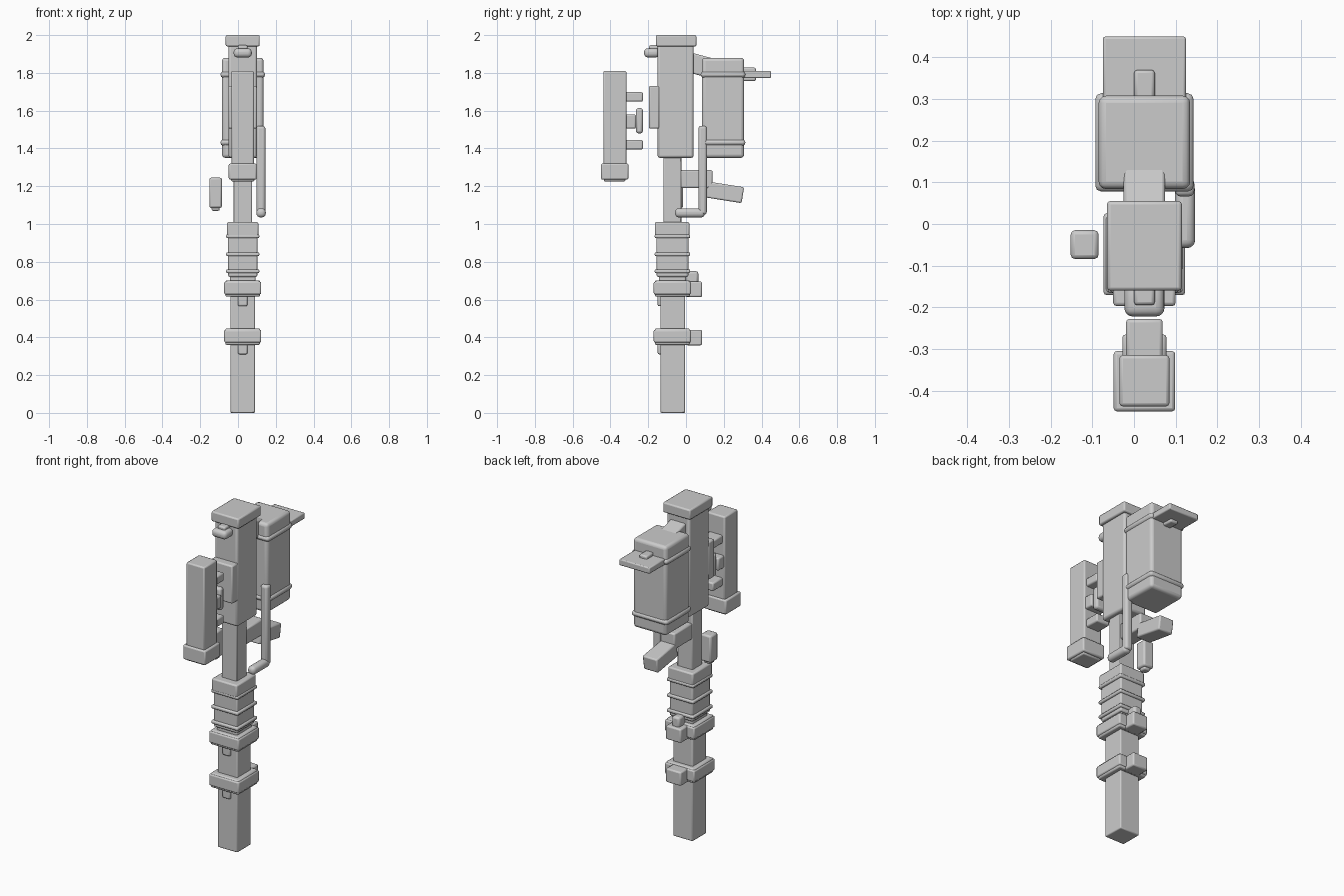
import bpy
import bmesh
import math
from mathutils import Matrix

cube = bpy.data.objects.get("Cube")
if cube:
    bpy.data.objects.remove(cube, do_unlink=True)

grey = bpy.data.materials.new("light_grey")
grey.use_nodes = True
colour = (0.6, 0.6, 0.6, 1)
grey.diffuse_color = colour
grey.node_tree.nodes["Principled BSDF"].inputs["Base Color"].default_value = colour

MID = 0.025  # x of the long axis


def block(name, x, y, z, bevel=0.008, tilt=0, segments=2):
    """Rounded box from its x, y and z ranges, tilted about its own x axis."""
    ranges = (x, y, z)
    size = [b - a for a, b in ranges]
    mesh = bpy.data.meshes.new(name)
    bm = bmesh.new()
    bmesh.ops.create_cube(bm, size=1, matrix=Matrix.Diagonal((*size, 1)))
    bm.to_mesh(mesh)
    bm.free()
    mesh.materials.append(grey)
    obj = bpy.data.objects.new(name, mesh)
    obj.location = [(a + b) / 2 for a, b in ranges]
    obj.rotation_euler.x = math.radians(tilt)
    bpy.context.collection.objects.link(obj)
    mod = obj.modifiers.new("rounded_edges", "BEVEL")
    mod.width = min(bevel, min(size) * 0.45)
    mod.segments = segments
    bpy.ops.object.select_all(action="DESELECT")
    obj.select_set(True)
    bpy.context.view_layer.objects.active = obj
    bpy.ops.object.shade_smooth_by_angle(angle=math.radians(40))
    return obj


def centred(name, half, y, z, **options):
    """Block that is symmetrical about the long axis."""
    return block(name, (MID - half, MID + half), y, z, **options)


# Lower tube with two clamps, each with a front tab and a back lug
centred("lower_tube", 0.065, (-0.135, -0.005), (0, 0.72), bevel=0.006)
for level, z in (("lower", 0.36), ("upper", 0.615)):
    centred(level + "_clamp", 0.092, (-0.165, 0.02), (z, z + 0.087))
    centred(level + "_clamp_rim", 0.098, (-0.171, 0.026), (z + 0.012, z + 0.08))
    centred(level + "_clamp_tab", 0.025, (-0.15, -0.12), (z - 0.05, z + 0.02))
    centred(level + "_clamp_lug", 0.05, (0, 0.085), (z - 0.002, z + 0.08))
centred("clamp_button", 0.025, (0, 0.065), (0.68, 0.75), bevel=0.012)

# Ribbed sleeve
centred("sleeve_core", 0.077, (-0.155, 0.012), (0.72, 0.96))
centred("sleeve_foot", 0.068, (-0.143, 0), (0.69, 0.73))
centred("sleeve_collar", 0.083, (-0.165, 0.018), (0.935, 1.01))
for i, z in enumerate((0.75, 0.84, 0.935)):
    centred(f"sleeve_rib_{i + 1}", 0.088, (-0.166, 0.022), (z - 0.01, z + 0.01), bevel=0.007)

# Neck, main housing and cap
centred("neck", 0.05, (-0.12, -0.025), (1, 1.37), bevel=0.005)
centred("main_housing", 0.075, (-0.15, 0.04), (1.35, 1.95), bevel=0.012)
centred("housing_cap", 0.09, (-0.16, 0.055), (1.94, 2))
centred("housing_front_plate", 0.075, (-0.197, -0.14), (1.505, 1.73))
centred("front_knob", 0.048, (-0.222, -0.14), (1.882, 1.93), bevel=0.02, segments=4)
centred("front_knob_stub", 0.025, (-0.195, -0.14), (1.91, 1.947))

# Front sight tube with end cap, mounts and adjuster
centred("sight_tube", 0.06, (-0.438, -0.315), (1.3, 1.81))
centred("sight_end_cap", 0.074, (-0.45, -0.305), (1.235, 1.32))
centred("sight_lens", 0.062, (-0.435, -0.32), (1.225, 1.25))
for level, z in (("lower", 1.395), ("upper", 1.648)):
    centred(level + "_sight_mount", 0.044, (-0.33, -0.228), (z, z + 0.05))
centred("sight_adjuster", 0.053, (-0.33, -0.265), (1.505, 1.58))
centred("sight_adjuster_cap", 0.044, (-0.265, -0.228), (1.48, 1.613), bevel=0.012)

# Rear canister with ridges and a sloping link to the housing
centred("canister", 0.11, (0.084, 0.308), (1.35, 1.88), bevel=0.018, segments=3)
for level, z in (("lower", 1.415), ("upper", 1.775)):
    centred(level + "_canister_ridge", 0.118, (0.078, 0.314), (z, z + 0.032), bevel=0.014)
centred("sloping_link", 0.05, (0.015, 0.17), (1.783, 1.888), tilt=-15)
centred("rear_plate", 0.1, (0.3, 0.45), (1.773, 1.81), bevel=0.006)
centred("rear_plate_button", 0.025, (0.3, 0.37), (1.757, 1.828))

# Grip bracket and tilted grip
centred("grip_bracket", 0.048, (-0.03, 0.14), (1.19, 1.285))
centred("tilted_grip", 0.048, (0.11, 0.302), (1.125, 1.21), tilt=-9)

# Side lever: upright rod and a foot turned forward
block("side_lever_rod", (0.098, 0.145), (0.066, 0.11), (1.05, 1.52), bevel=0.014, segments=3)
block("side_lever_foot", (0.098, 0.147), (-0.058, 0.1), (1.035, 1.083), bevel=0.02, segments=4)

# Detached side pod
block("side_pod", (-0.152, -0.085), (-0.084, -0.015), (1.085, 1.245), bevel=0.01)
block("side_pod_tip", (-0.14, -0.097), (-0.072, -0.027), (1.07, 1.1))
